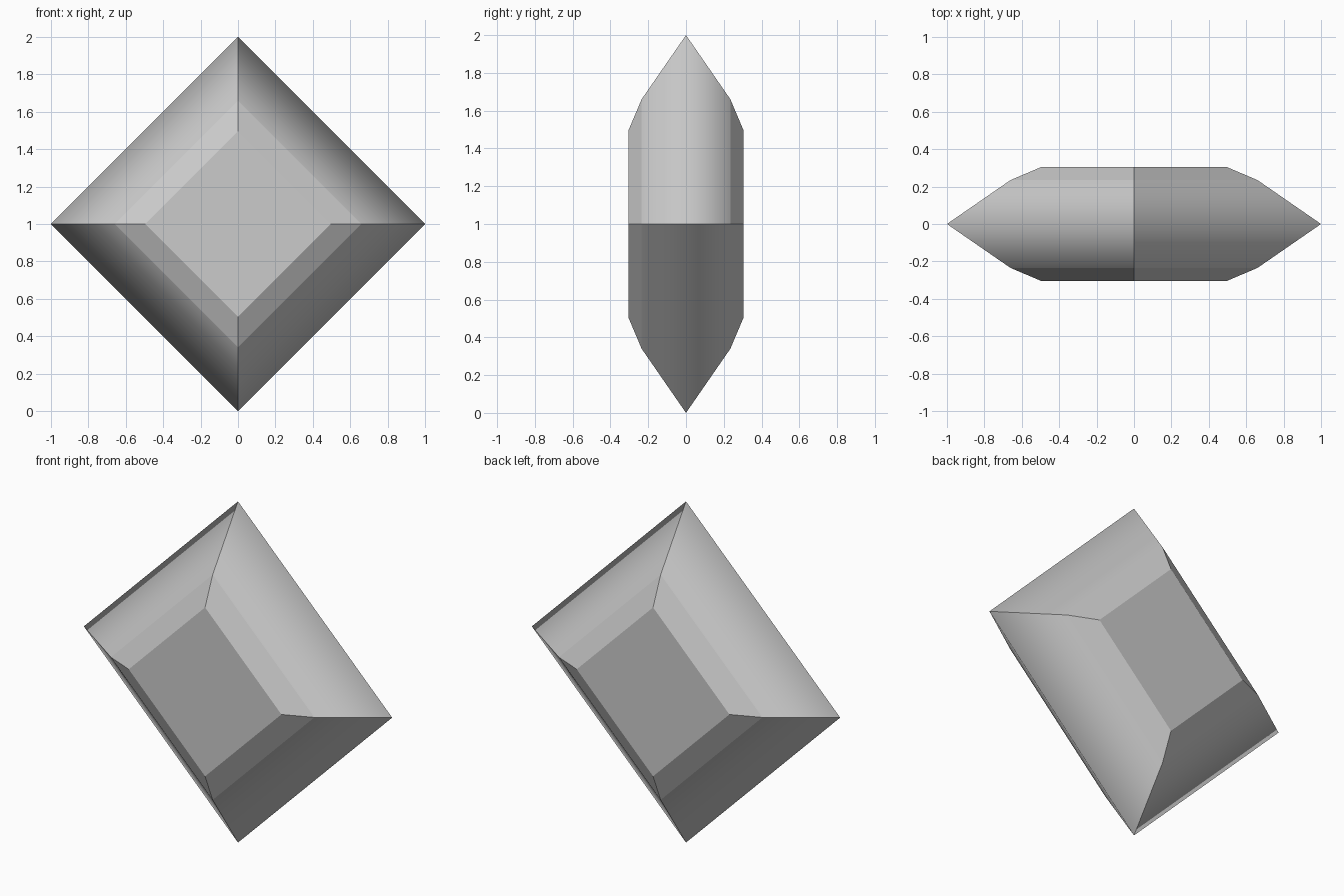
import bpy
import bmesh
from math import cos, sin, pi

cube = bpy.data.objects.get("Cube")
if cube:
    bpy.data.objects.remove(cube, do_unlink=True)

# Single grey stone colour
grey = bpy.data.materials.new("stone_grey")
grey.use_nodes = True
colour = (0.6, 0.6, 0.6, 1)
grey.diffuse_color = colour
grey.node_tree.nodes["Principled BSDF"].inputs["Base Color"].default_value = colour

# Half profile from girdle to flat table: (radius, depth), mirrored front to back
half = [(0.66, 0.235), (0.495, 0.305)]
profile = [(r, -d) for r, d in reversed(half)] + [(1, 0)] + half

# Four-sided rings joined by bands
bm = bmesh.new()
rings = [[bm.verts.new((r * cos(k * pi / 2), y, 1 + r * sin(k * pi / 2)))
          for k in range(4)] for r, y in profile]
for a, b in zip(rings, rings[1:]):
    for k in range(4):
        n = (k + 1) % 4
        bm.faces.new((a[k], a[n], b[n], b[k]))

# Flat front and back tables
bm.faces.new(rings[0])
bm.faces.new(rings[-1])
bmesh.ops.recalc_face_normals(bm, faces=bm.faces)

# Facets are crisp everywhere except over the rounded girdle
for face in bm.faces:
    face.smooth = True
for edge in bm.edges:
    edge.smooth = all(v in rings[len(half)] for v in edge.verts)

mesh = bpy.data.meshes.new("cut_gem")
bm.to_mesh(mesh)
bm.free()
mesh.materials.append(grey)
bpy.context.collection.objects.link(bpy.data.objects.new("cut_gem", mesh))
